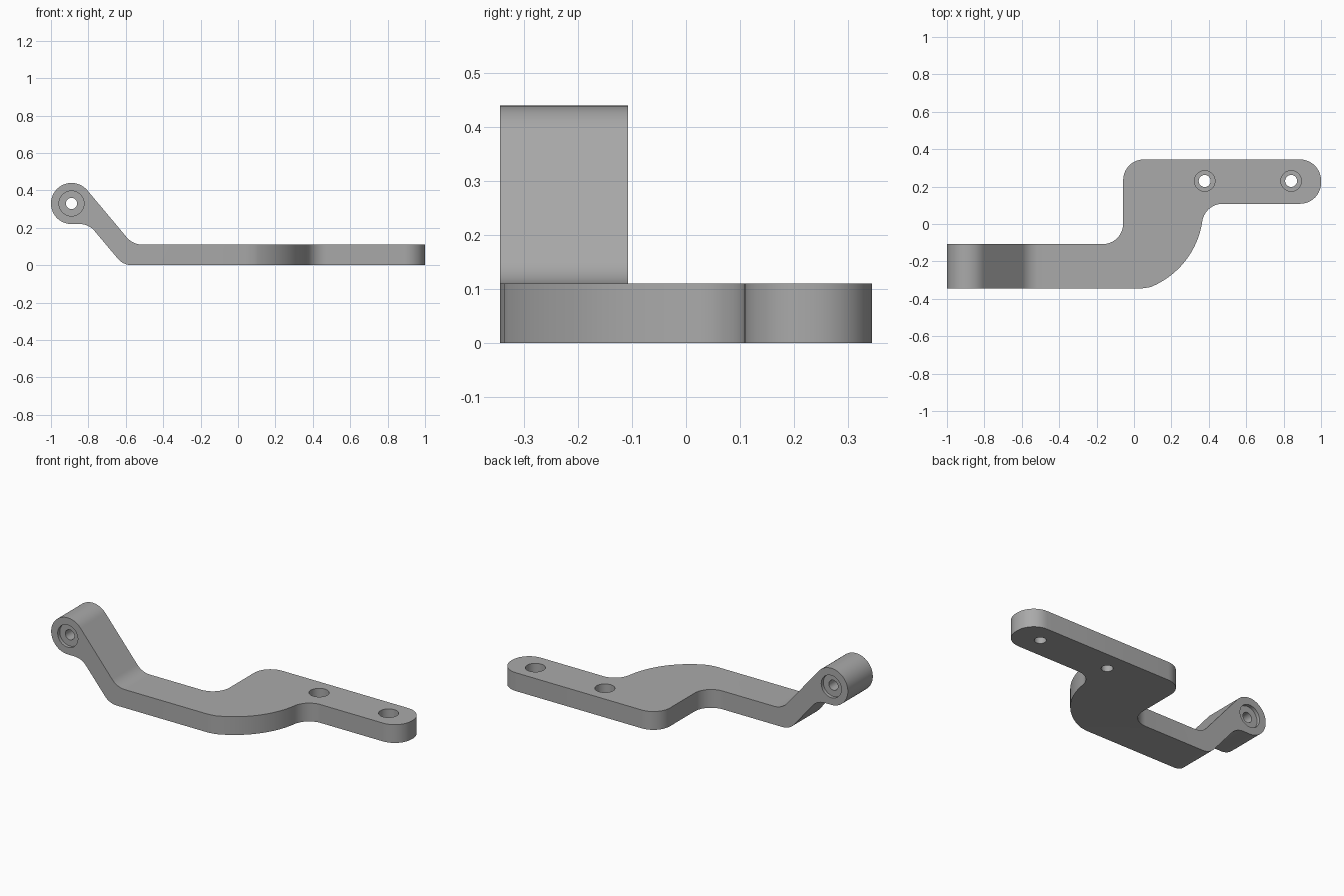
import bpy
from math import sin, cos, tan, radians, pi
from mathutils import Vector, Matrix

cube = bpy.data.objects.get("Cube")
if cube:
    bpy.data.objects.remove(cube)

grey = bpy.data.materials.new("satin grey")
grey.use_nodes = True
colour = (0.4, 0.4, 0.4, 1)
grey.diffuse_color = colour
grey.node_tree.nodes["Principled BSDF"].inputs["Base Color"].default_value = colour


def arc(cx, cy, r, start, end, steps=16):
    """Points on an arc, angles in degrees."""
    angles = [radians(start + (end - start) * i / steps) for i in range(steps + 1)]
    return [(cx + r * cos(a), cy + r * sin(a)) for a in angles]


def fillet(before, corner, after, r, steps=10):
    """Replace a corner by a tangent arc of radius r."""
    c = Vector(corner)
    u = (Vector(before) - c).normalized()
    v = (Vector(after) - c).normalized()
    half = u.angle(v) / 2
    centre = c + (u + v).normalized() * (r / sin(half))
    a = c + u * (r / tan(half)) - centre
    b = c + v * (r / tan(half)) - centre
    sweep = a.angle_signed(b)
    points = []
    for i in range(steps + 1):
        t = -sweep * i / steps
        p = centre + Matrix.Rotation(t, 2) @ a
        points.append(tuple(p))
    return points


def prism(name, outline, low, high, along_y=False):
    """Extrude a closed outline along z, or along y for an x-z outline."""
    def place(p, h):
        return (p[0], h, p[1]) if along_y else (p[0], p[1], h)
    n = len(outline)
    verts = [place(p, low) for p in outline] + [place(p, high) for p in outline]
    faces = [list(range(n))[::-1], list(range(n, 2 * n))]
    faces += [[i, (i + 1) % n, (i + 1) % n + n, i + n] for i in range(n)]
    if along_y:
        faces = [f[::-1] for f in faces]
    mesh = bpy.data.meshes.new(name)
    mesh.from_pydata(verts, [], faces)
    mesh.materials.append(grey)
    obj = bpy.data.objects.new(name, mesh)
    bpy.context.collection.objects.link(obj)
    return obj


def combine(target, tool, operation):
    """Apply a boolean and discard the tool."""
    bpy.context.view_layer.objects.active = target
    mod = target.modifiers.new("cut", "BOOLEAN")
    mod.operation = operation
    mod.solver = "EXACT"
    mod.object = tool
    bpy.ops.object.modifier_apply(modifier=mod.name)
    bpy.data.objects.remove(tool)


def drill(target, centre, r, low, high, along_y=False):
    circle = arc(*centre, r, 0, 360, 48)[:-1]
    combine(target, prism("drill", circle, low, high, along_y), "DIFFERENCE")


THICK, HALF, INNER = 0.11, 0.345, 0.108
EYE = (-0.89, 0.33)

# Side profile: round eye, sloping neck, flat plate
top_bend = (-0.562, THICK)
low_bend = (-0.613, 0)
eye_bend = (-0.798, 0.22)
eye_arc = arc(*EYE, THICK, 40, 270, 40)
side = ([(1.1, 0), (1.1, THICK)]
        + fillet((1.1, THICK), top_bend, eye_arc[0], 0.11)
        + eye_arc
        + fillet(eye_arc[-1], eye_bend, low_bend, 0.1)
        + fillet(eye_bend, low_bend, (1.1, 0), 0.1))
bracket = prism("bracket", side, -0.5, 0.5, True)

# Plan outline: narrow arm, wide curved web, mounting strip
step_in, step_out = (-0.058, -INNER), (-0.058, HALF)
end_low, end_high = (1, INNER), (1, HALF)
plan = ([(-1.1, -HALF), (0.04, -HALF)]
        + arc(-0.08, 0.08, 0.45, -68, -8.4, 24)
        + arc(0.474, -0.002, 0.11, 171.6, 90)[1:]
        + fillet((0.5, INNER), end_low, end_high, 0.112)
        + fillet(end_low, end_high, step_out, 0.112)
        + fillet(end_high, step_out, step_in, 0.11)
        + fillet(step_out, step_in, (-1.1, -INNER), 0.11)
        + [(-1.1, -INNER)])
combine(bracket, prism("plan", plan, -0.2, 0.7), "INTERSECT")

# Counterbored screw holes in the mounting strip
for x in (0.378, 0.84):
    drill(bracket, (x, 0.23), 0.055, 0.045, 0.3)
    drill(bracket, (x, 0.23), 0.032, -0.1, 0.3)

# Pivot hole with a shallow recess on each side of the eye
drill(bracket, EYE, 0.03, -0.5, 0.2, True)
drill(bracket, EYE, 0.067, -0.5, -HALF + 0.02, True)
drill(bracket, EYE, 0.067, -INNER - 0.02, 0.2, True)

bpy.ops.object.select_all(action="DESELECT")
bracket.select_set(True)
bpy.context.view_layer.objects.active = bracket
bpy.ops.object.shade_smooth_by_angle(angle=radians(30))
